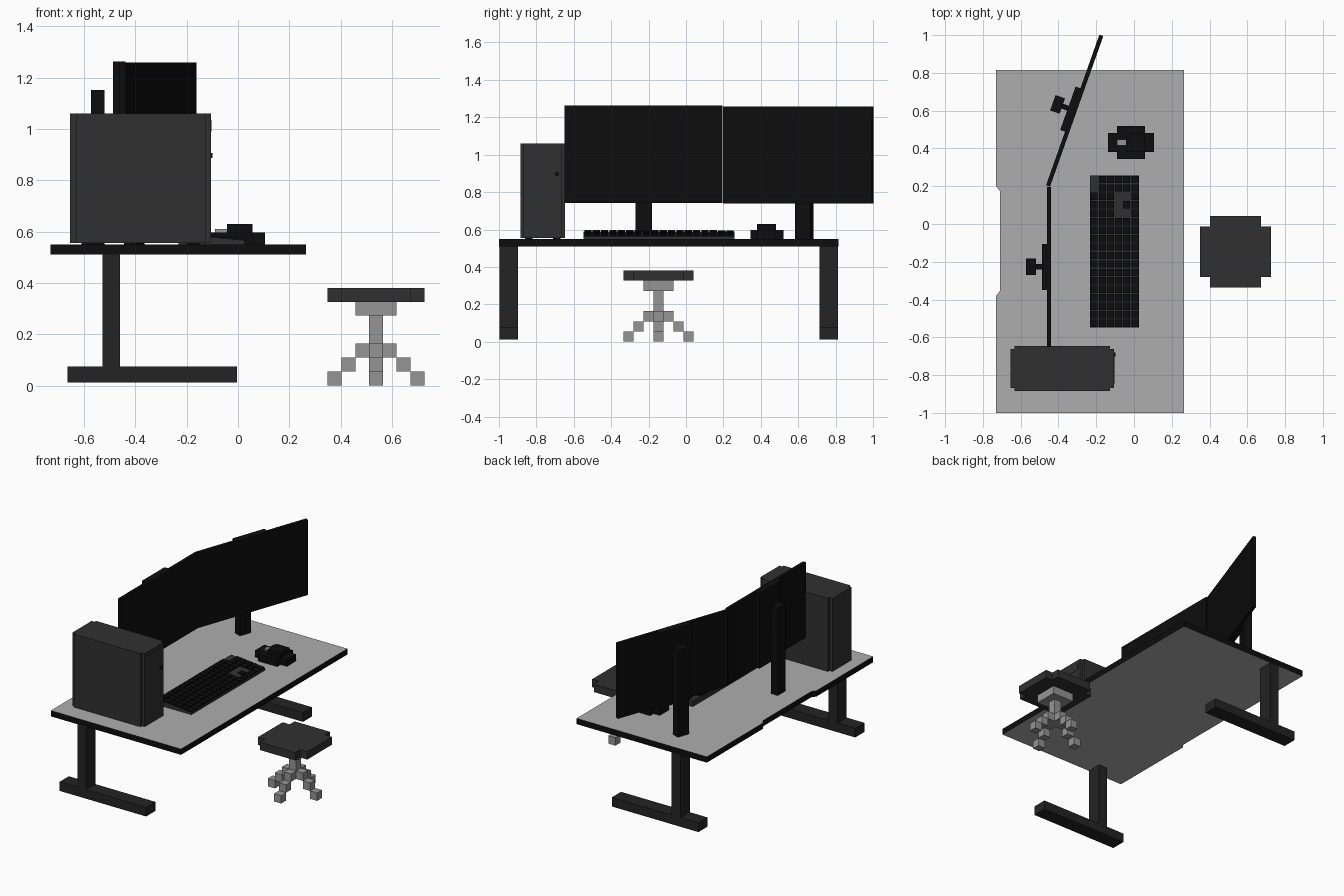
import bpy, bmesh, math
from mathutils import Matrix, Vector

if "Cube" in bpy.data.objects:
    bpy.data.objects.remove(bpy.data.objects["Cube"])


def material(name, v):
    m = bpy.data.materials.new(name)
    m.diffuse_color = (v, v, v, 1)
    m.use_nodes = True
    m.node_tree.nodes["Principled BSDF"].inputs["Base Color"].default_value = m.diffuse_color
    return m


BLACK = material("black", 0.004)
CHARCOAL = material("charcoal", 0.03)
DARK = material("dark_metal", 0.017)
LIGHT = material("light_metal", 0.3)
TOP = material("desk_grey", 0.42)


def finish(name, bm, *mats):
    bmesh.ops.recalc_face_normals(bm, faces=bm.faces)
    me = bpy.data.meshes.new(name)
    bm.to_mesh(me)
    bm.free()
    for m in mats:
        me.materials.append(m)
    ob = bpy.data.objects.new(name, me)
    bpy.context.collection.objects.link(ob)
    return ob


def add_box(bm, x0, x1, y0, y1, z0, z1):
    c = Vector(((x0 + x1) / 2, (y0 + y1) / 2, (z0 + z1) / 2))
    mat = Matrix.Translation(c) @ Matrix.Diagonal((x1 - x0, y1 - y0, z1 - z0, 1))
    bmesh.ops.create_cube(bm, size=1, matrix=mat)


def boxes(name, mat, *items):
    bm = bmesh.new()
    for b in items:
        add_box(bm, *b)
    return finish(name, bm, mat)


def prism(name, pts, offset, *mats):
    bm = bmesh.new()
    f = bm.faces.new([bm.verts.new(p) for p in pts])
    r = bmesh.ops.extrude_face_region(bm, geom=[f])
    bmesh.ops.translate(bm, vec=offset,
                        verts=[v for v in r["geom"] if isinstance(v, bmesh.types.BMVert)])
    bm.normal_update()
    if len(mats) > 1:
        for f in bm.faces:
            f.material_index = 0 if abs(f.normal.z) > 0.5 else 1
    return finish(name, bm, *mats)


# Desk top with cable recess at the back, black edge band
outline = [(-0.73, -1), (0.265, -1), (0.265, 0.815), (-0.73, 0.815),
           (-0.73, 0.2), (-0.71, 0.175), (-0.71, -0.355), (-0.73, -0.38)]
prism("desk_top", [(x, y, 0.51) for x, y in outline], (0, 0, 0.04), TOP, BLACK)

# T-shaped legs
for side, y in (("left", -0.998), ("right", 0.713)):
    boxes("desk_leg_" + side, DARK,
          (-0.664, -0.003, y, y + 0.1, 0.012, 0.075),
          (-0.528, -0.46, y, y + 0.1, 0.075, 0.51))

# Computer tower: body, narrower end panels, feet, drive bay, button
boxes("tower_case", CHARCOAL,
      (-0.632, -0.126, -0.885, -0.646, 0.555, 1.06),
      (-0.655, -0.632, -0.868, -0.663, 0.555, 1.06),
      (-0.126, -0.105, -0.868, -0.663, 0.555, 1.06))
boxes("tower_feet", BLACK,
      *[(x, x + 0.05, y, y + 0.04, 0.55, 0.555)
        for x in (-0.61, -0.2) for y in (-0.86, -0.71)])
boxes("drive_bay", CHARCOAL, (-0.107, -0.103, -0.845, -0.685, 0.99, 1.035))
boxes("power_button", BLACK, (-0.107, -0.099, -0.701, -0.679, 0.887, 0.907))

# Two identical monitors, each with back shell, arm and post
for side, loc, ang, dz in (("left", (-0.45, -0.227), 0, 0),
                           ("right", (-0.314, 0.6), -19.5, -0.005)):
    parts = [
        boxes("monitor_panel_" + side, BLACK,
              (-0.011, 0.011, -0.423, 0.423, 0.743 + dz, 1.263 + dz)),
        boxes("monitor_back_" + side, BLACK,
              (-0.038, -0.011, -0.122, 0.122, 0.743 + dz, 1.263 + dz)),
        boxes("monitor_stand_" + side, BLACK,
              (-0.123, -0.07, -0.042, 0.044, 0.55, 1.152),
              (-0.07, -0.038, -0.013, 0.014, 0.97, 1.06))]
    for ob in parts:
        ob.location = (*loc, 0)
        ob.rotation_euler.z = math.radians(ang)

# Keyboard wedge
X0, X1, Y0, Y1 = -0.232, 0.026, -0.547, 0.258
ZB, ZF = 0.589, 0.564
prism("keyboard_body", [(X0, Y0, 0.55), (X1, Y0, 0.55), (X1, Y0, ZF), (X0, Y0, ZB)],
      (0, Y1 - Y0, 0), CHARCOAL)

# Keys on a grid, leaving the gaps around the arrow keys, tilted with the wedge
rows, cols = 6, 18
px, py = (X1 - X0) / rows, (Y1 - Y0) / cols
gaps = {(0, 0), (0, 1), (3, 2), (3, 3), (3, 4), (4, 2), (4, 4)}
bm = bmesh.new()
for r in range(rows):
    for c in range(cols):
        if (r, c) not in gaps:
            x, y = X0 + r * px, Y1 - (c + 1) * py
            add_box(bm, x + 0.003, x + px - 0.003, y + 0.003, y + py - 0.003, -0.002, 0.009)
for v in bm.verts:
    v.co.z += ZB + (ZF - ZB) * (v.co.x - X0) / (X1 - X0)
finish("keyboard_keys", bm, BLACK)

# Mouse: stepped blocks and scroll wheel
boxes("mouse_body", BLACK,
      (-0.09, 0.058, 0.345, 0.52, 0.55, 0.597),
      (-0.137, -0.09, 0.382, 0.482, 0.55, 0.597),
      (0.058, 0.106, 0.382, 0.482, 0.55, 0.597),
      (-0.042, 0.056, 0.38, 0.482, 0.597, 0.629))
boxes("mouse_wheel", LIGHT, (-0.09, -0.042, 0.415, 0.448, 0.597, 0.61))

# Stool built from cubes of one size
U, CX, CY = 0.0538, 0.538, -0.147
UZ = 0.0544


def block(x, y, w, d, z0, z1):
    return (CX + (x - w / 2) * U, CX + (x + w / 2) * U,
            CY + (y - d / 2) * U, CY + (y + d / 2) * U, z0 * UZ, z1 * UZ)


cut = [(3.5, 2.5), (2.5, 2.5), (2.5, 3.5)]
ring = [(sx * x, sy * y) for sx, sy, pts in
        ((1, 1, cut), (-1, 1, cut[::-1]), (-1, -1, cut), (1, -1, cut[::-1])) for x, y in pts]
prism("stool_seat", [(CX + x * U, CY + y * U, 6 * UZ) for x, y in ring],
      (0, 0, UZ), CHARCOAL)
boxes("stool_column", LIGHT, block(0, 0, 3, 3, 5, 6), block(0, 0, 1, 1, 2, 5))
boxes("stool_legs", LIGHT,
      *[block(dx * k, dy * k, 1, 1, 3 - k, 4 - k)
        for dx, dy in ((1, 0), (-1, 0), (0, 1), (0, -1)) for k in (1, 2, 3)])
